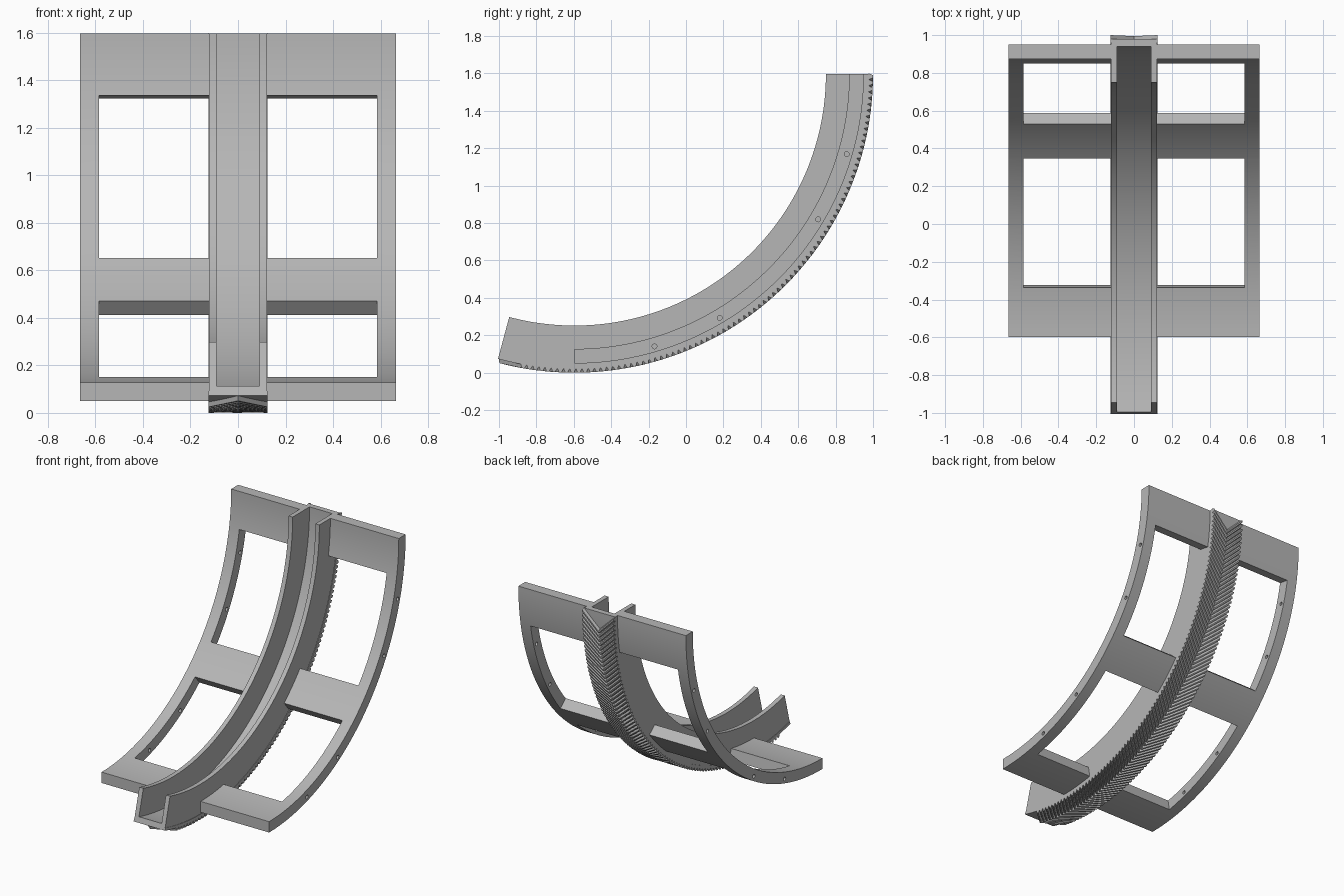
import bpy, bmesh
from math import sin, cos, radians
from mathutils import Matrix

if "Cube" in bpy.data.objects:
    bpy.data.objects.remove(bpy.data.objects["Cube"], do_unlink=True)

CY, CZ = -0.597, 1.597      # centre of every arc
GEAR_HALF = 0.125

grey = bpy.data.materials.new("plain grey")
grey.use_nodes = True
grey.diffuse_color = (0.47, 0.47, 0.47, 1)
grey.node_tree.nodes["Principled BSDF"].inputs["Base Color"].default_value = (0.47, 0.47, 0.47, 1)


def place(x, r, deg):
    """Point at radius r, with the angle measured from straight down towards the back."""
    a = radians(deg)
    return (x, CY + r * sin(a), CZ - r * cos(a))


def finish(name, bm):
    bmesh.ops.recalc_face_normals(bm, faces=bm.faces[:])
    mesh = bpy.data.meshes.new(name)
    bm.to_mesh(mesh)
    bm.free()
    mesh.materials.append(grey)
    obj = bpy.data.objects.new(name, mesh)
    bpy.context.collection.objects.link(obj)
    return obj


def sweep(name, profile, start, end, steps):
    """Sweep a closed (x, radius) profile along the arc."""
    bm = bmesh.new()
    rings = [[bm.verts.new(place(x, r, start + (end - start) * i / steps)) for x, r in profile]
             for i in range(steps + 1)]
    n = len(profile)
    for a, b in zip(rings, rings[1:]):
        for j in range(n):
            k = (j + 1) % n
            bm.faces.new((a[j], a[k], b[k], b[j]))
    bm.faces.new(rings[0])
    bm.faces.new(rings[-1])
    return finish(name, bm)


def box(x0, x1, r0, r1):
    return [(x0, r0), (x1, r0), (x1, r1), (x0, r1)]


def activate(obj):
    bpy.ops.object.select_all(action='DESELECT')
    obj.select_set(True)
    bpy.context.view_layer.objects.active = obj


def cut(obj, cutter):
    cutter.hide_render = True
    mod = obj.modifiers.new("cut", 'BOOLEAN')
    mod.operation = 'DIFFERENCE'
    mod.solver = 'EXACT'
    mod.object = cutter
    activate(obj)
    bpy.ops.object.modifier_apply(modifier=mod.name)
    bpy.data.objects.remove(cutter, do_unlink=True)


# U-shaped central channel
half, inner = 0.122, 0.09
u_profile = [(-half, 1.345), (-inner, 1.345), (-inner, 1.537), (inner, 1.537),
             (inner, 1.345), (half, 1.345), (half, 1.565), (-half, 1.565)]
channel = sweep("curved_channel", u_profile, -15, 90, 84)

# Curved frame, one side, with two openings
frame = sweep("side_frame", box(0.12, 0.665, 1.47, 1.548), 0, 90, 72)
for start, end in ((10.2, 40), (50, 79.8)):
    cut(frame, sweep("opening_cutter", box(0.122, 0.585, 1.4, 1.62), start, end, 24))

# Small bolt holes through the outer rail
bm = bmesh.new()
for deg in (16.4, 30.8, 59.2, 73.6):
    turn = Matrix.Translation(place(0.625, 1.518, deg)) @ Matrix.Rotation(radians(90), 4, 'Y')
    bmesh.ops.create_cone(bm, cap_ends=True, segments=20, radius1=0.013, radius2=0.013,
                          depth=0.12, matrix=turn)
cut(frame, finish("hole_cutter", bm))

# Mirror the frame to the other side
mirror = frame.modifiers.new("mirror", 'MIRROR')
mirror.mirror_object = channel
mirror.use_mirror_merge = False
activate(frame)
bpy.ops.object.modifier_apply(modifier=mirror.name)

# Gear band under the channel
band = sweep("gear_band", box(-GEAR_HALF, GEAR_HALF, 1.558, 1.577), -15, 90, 84)

# Herringbone teeth, with the points of the chevrons towards the front
PITCH, LEAD, COUNT = 1.2, 4.4, 84
bm = bmesh.new()
section = [(0.1, 1.574), (0.4, 1.597), (0.8, 1.597), (1.1, 1.574)]
for i in range(COUNT):
    base = -15 + i * (105 - LEAD) / COUNT
    rows = []
    for x in (-GEAR_HALF, 0, GEAR_HALF):
        shift = base + LEAD * abs(x) / GEAR_HALF
        rows.append([bm.verts.new(place(x, r, shift + t * PITCH)) for t, r in section])
    for a, b in zip(rows, rows[1:]):
        for j in range(4):
            k = (j + 1) % 4
            bm.faces.new((a[j], a[k], b[k], b[j]))
    bm.faces.new(rows[0])
    bm.faces.new(rows[-1])
teeth = finish("herringbone_teeth", bm)

# Smooth the curved faces and keep the corners crisp
for obj in (channel, frame, band):
    activate(obj)
    bpy.ops.object.shade_smooth_by_angle(angle=radians(25))
